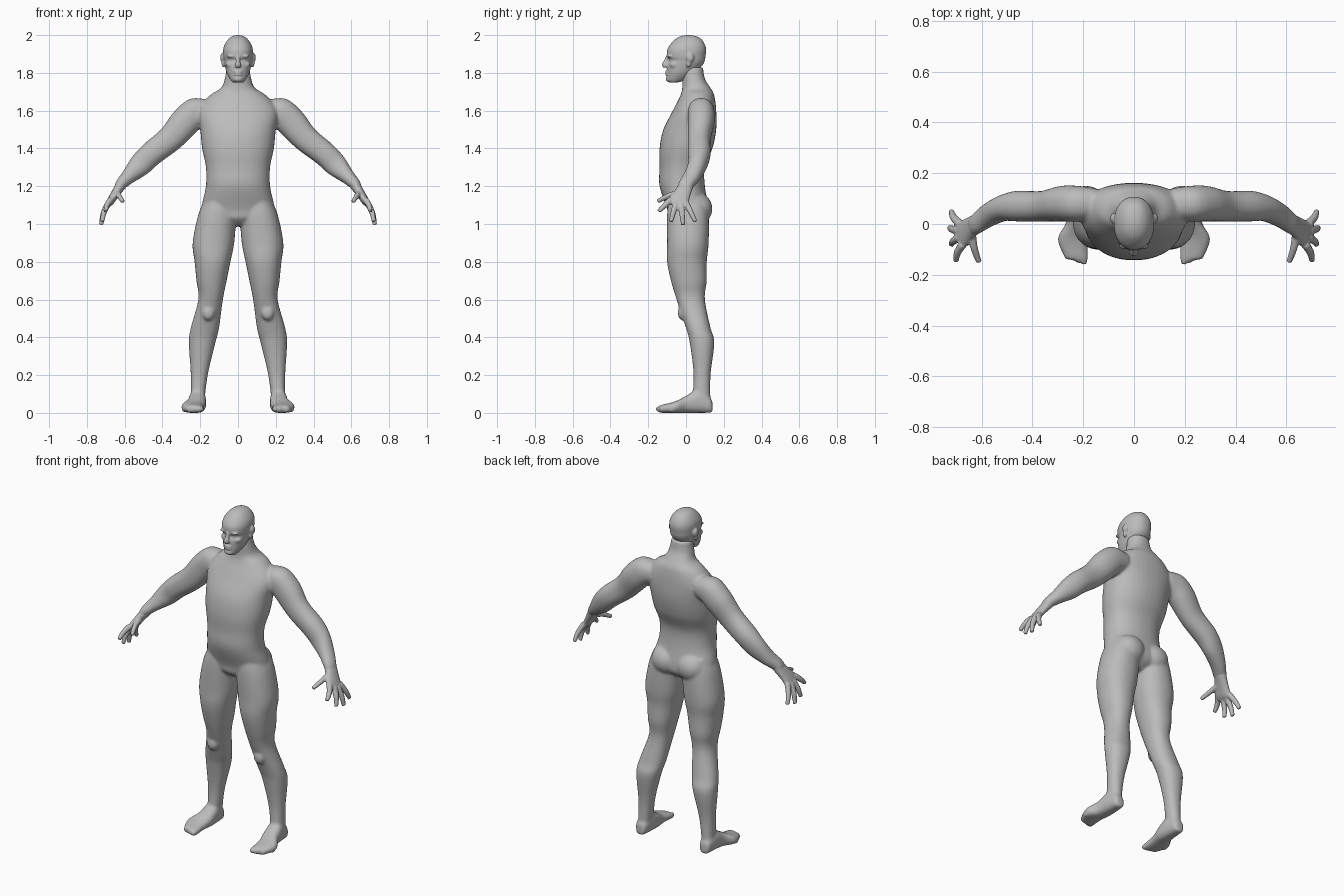
import bpy, bmesh, math
from mathutils import Vector, Matrix

cube = bpy.data.objects.get("Cube")
if cube:
    bpy.data.objects.remove(cube, do_unlink=True)

skin = bpy.data.materials.new("plain grey")
skin.use_nodes = True
grey = (.5, .5, .5, 1)
skin.diffuse_color = grey
skin.node_tree.nodes["Principled BSDF"].inputs["Base Color"].default_value = grey

X_AXIS, Y_AXIS, Z_AXIS = Matrix.Identity(3)
SIDES = (1, -1)


def spline(before, start, end, after, t):
    """Catmull-Rom curve between start and end."""
    bend = 2 * before - 5 * start + 4 * end - after
    twist = 3 * (start - end) + after - before
    return start + ((end - before) * t + bend * t * t + twist * t ** 3) / 2


def rounded(value, power):
    return math.copysign(abs(value) ** (2 / power), value)


def loft(bm, sections, side=1, power=2.2, steps=6, count=40):
    """Skin smooth rings through (centre, u radius, v radius) sections."""
    last = len(sections) - 1
    stations = []
    for i in range(last):
        near = [sections[min(max(i + k, 0), last)] for k in (-1, 0, 1, 2)]
        for step in range(steps):
            stations.append([spline(*values, step / steps) for values in zip(*near)])
    stations.append(sections[-1])
    rings = []
    for centre, u, v in stations:
        ring = []
        for k in range(count):
            angle = math.tau * k / count
            point = (centre + u * rounded(math.cos(angle), power)
                     + v * rounded(math.sin(angle), power))
            ring.append(bm.verts.new((point.x * side, point.y, point.z)))
        rings.append(ring)
    for low, high in zip(rings, rings[1:]):
        for k in range(count):
            n = (k + 1) % count
            bm.faces.new((low[k], low[n], high[n], high[k]))
    bm.faces.new(rings[0])
    bm.faces.new(rings[-1])


def level(z, inner, outer, front, back):
    """Horizontal section from its four edges."""
    centre = Vector((inner + outer, front + back, 2 * z)) / 2
    return centre, X_AXIS * (outer - inner) / 2, Y_AXIS * (back - front) / 2


def middle(z, half, front, back):
    """Horizontal section centred on the body."""
    return level(z, -half, half, front, back)


def upright(y, inner, outer, top):
    """Section of the foot resting on the ground."""
    centre = Vector((inner + outer, 2 * y, top)) / 2
    return centre, X_AXIS * (outer - inner) / 2, Z_AXIS * top / 2


def along(points, thickness, depth):
    """Sections square to a path, flat or round in the y direction."""
    points = [Vector(p) for p in points]
    sections = []
    for i, point in enumerate(points):
        tangent = (points[min(i + 1, len(points) - 1)] - points[max(i - 1, 0)]).normalized()
        u = (Y_AXIS - tangent * tangent.y).normalized()
        sections.append((point, u * depth[i], tangent.cross(u) * thickness[i]))
    return sections


def blob(bm, centre, size):
    bmesh.ops.create_uvsphere(bm, u_segments=24, v_segments=16, radius=1,
                              matrix=Matrix.Translation(centre) @ Matrix.Diagonal((*size, 1)))


def finish(bm, name, voxel, rounds):
    """Fuse the overlapping volumes into one smooth skin."""
    bmesh.ops.recalc_face_normals(bm, faces=bm.faces)
    mesh = bpy.data.meshes.new(name)
    bm.to_mesh(mesh)
    bm.free()
    mesh.materials.append(skin)
    mesh.shade_smooth()
    obj = bpy.data.objects.new(name, mesh)
    bpy.context.collection.objects.link(obj)
    fuse = obj.modifiers.new("fuse", 'REMESH')
    fuse.mode = 'VOXEL'
    fuse.voxel_size = voxel
    fuse.use_smooth_shade = True
    soften = obj.modifiers.new("soften", 'SMOOTH')
    soften.factor = .5
    soften.iterations = rounds


# Torso and neck
body = bmesh.new()
loft(body, [
    middle(z=.99, half=.03, front=-.05, back=.06),
    middle(z=1.03, half=.13, front=-.09, back=.11),
    middle(z=1.08, half=.19, front=-.1, back=.12),
    middle(z=1.2, half=.17, front=-.14, back=.1),
    middle(z=1.3, half=.17, front=-.14, back=.1),
    middle(z=1.4, half=.19, front=-.14, back=.14),
    middle(z=1.5, half=.2, front=-.12, back=.16),
    middle(z=1.6, half=.21, front=-.07, back=.16),
    middle(z=1.68, half=.15, front=-.03, back=.15),
    middle(z=1.72, half=.09, front=-.02, back=.13),
    middle(z=1.77, half=.07, front=-.02, back=.1),
    middle(z=1.83, half=.06, front=-.02, back=.09)])

# Legs, feet and arms
leg = [
    level(z=1.14, inner=.02, outer=.17, front=-.09, back=.11),
    level(z=1.05, inner=.01, outer=.21, front=-.1, back=.12),
    level(z=.9, inner=.02, outer=.24, front=-.1, back=.12),
    level(z=.8, inner=.04, outer=.23, front=-.1, back=.11),
    level(z=.7, inner=.06, outer=.22, front=-.08, back=.11),
    level(z=.6, inner=.08, outer=.21, front=-.05, back=.1),
    level(z=.45, inner=.1, outer=.25, front=0, back=.13),
    level(z=.37, inner=.12, outer=.26, front=.02, back=.15),
    level(z=.2, inner=.16, outer=.25, front=.04, back=.13),
    level(z=.04, inner=.18, outer=.25, front=.03, back=.13)]
foot = [
    upright(y=.14, inner=.19, outer=.24, top=.06),
    upright(y=.12, inner=.18, outer=.25, top=.09),
    upright(y=.06, inner=.17, outer=.26, top=.12),
    upright(y=0, inner=.17, outer=.27, top=.09),
    upright(y=-.06, inner=.18, outer=.3, top=.06),
    upright(y=-.14, inner=.18, outer=.27, top=.04)]
arm = along(
    [(.15, .08, 1.6), (.22, .08, 1.59), (.28, .08, 1.54), (.36, .07, 1.45),
     (.46, .07, 1.37), (.52, .06, 1.31), (.58, .03, 1.25), (.62, 0, 1.21), (.64, -.01, 1.18)],
    thickness=(.06, .08, .08, .07, .065, .06, .04, .03, .02),
    depth=(.06, .07, .07, .06, .06, .05, .045, .04, .04))
for side in SIDES:
    loft(body, leg, side)
    loft(body, foot, side, power=2.5)
    loft(body, arm, side)
    # Buttock, kneecap and toes
    blob(body, (side * .085, .06, 1.08), (.09, .08, .085))
    blob(body, (side * .157, -.02, .53), (.034, .024, .04))
    for toe in range(5):
        blob(body, (side * (.196 + .022 * toe), -.138 + .004 * toe * toe, .02),
             (.014, .026 - .002 * toe, .017))
finish(body, "body", voxel=.0075, rounds=8)

# Hands with four spread fingers and a thumb
hands = bmesh.new()
palm = along(
    [(.61, .01, 1.22), (.65, -.02, 1.16), (.675, -.04, 1.12), (.69, -.045, 1.1)],
    thickness=(.03, .023, .02, .013), depth=(.035, .045, .055, .05))
digits = [[Vector((.64, -.02, 1.17)), Vector((.63, -.09, 1.15)), Vector((.61, -.15, 1.12))]]
for finger in range(4):
    spread = (finger - 2) ** 2
    knuckle = Vector((.69 - .004 * spread, -.08 + .027 * finger, 1.105 + .006 * spread))
    tip = Vector((.725 - .006 * spread, -.145 + .065 * finger, .995 + .018 * spread))
    digits.append([knuckle, (knuckle + tip) / 2 + X_AXIS * .007, tip])
taper = (.017, .0145, .011)
for side in SIDES:
    loft(hands, palm, side)
    for joints in digits:
        loft(hands, along(joints, thickness=taper, depth=taper), side, count=16)
finish(hands, "hands", voxel=.005, rounds=3)

# Skull and jaw
head = bmesh.new()
loft(head, [
    middle(z=1.75, half=.03, front=-.09, back=-.04),
    middle(z=1.765, half=.042, front=-.1, back=0),
    middle(z=1.8, half=.06, front=-.1, back=.045),
    middle(z=1.84, half=.07, front=-.1, back=.087),
    middle(z=1.866, half=.075, front=-.09, back=.1),
    middle(z=1.886, half=.078, front=-.1, back=.103),
    middle(z=1.92, half=.079, front=-.1, back=.107),
    middle(z=1.95, half=.071, front=-.084, back=.1),
    middle(z=1.98, half=.05, front=-.055, back=.08),
    middle(z=1.995, half=.028, front=-.025, back=.05),
    middle(z=2, half=.008, front=0, back=.02)])

# Nose, lips and chin
loft(head, along([(0, -.094, 1.886), (0, -.104, 1.86), (0, -.112, 1.842), (0, -.108, 1.83)],
                 thickness=(.01, .011, .016, .015), depth=(.012, .014, .016, .012)), count=20)
for height in (1.806, 1.792):
    blob(head, (0, -.099, height), (.024, .011, .007))
blob(head, (0, -.092, 1.768), (.026, .016, .016))

for side in SIDES:
    # Brow, eye, cheek and ear
    blob(head, (side * .033, -.086, 1.888), (.027, .014, .008))
    blob(head, (side * .031, -.071, 1.866), (.014, .014, .011))
    blob(head, (side * .045, -.06, 1.843), (.02, .026, .018))
    blob(head, (side * .08, .022, 1.88), (.014, .021, .026))
    blob(head, (side * .077, .014, 1.85), (.01, .013, .022))
finish(head, "head", voxel=.005, rounds=3)
